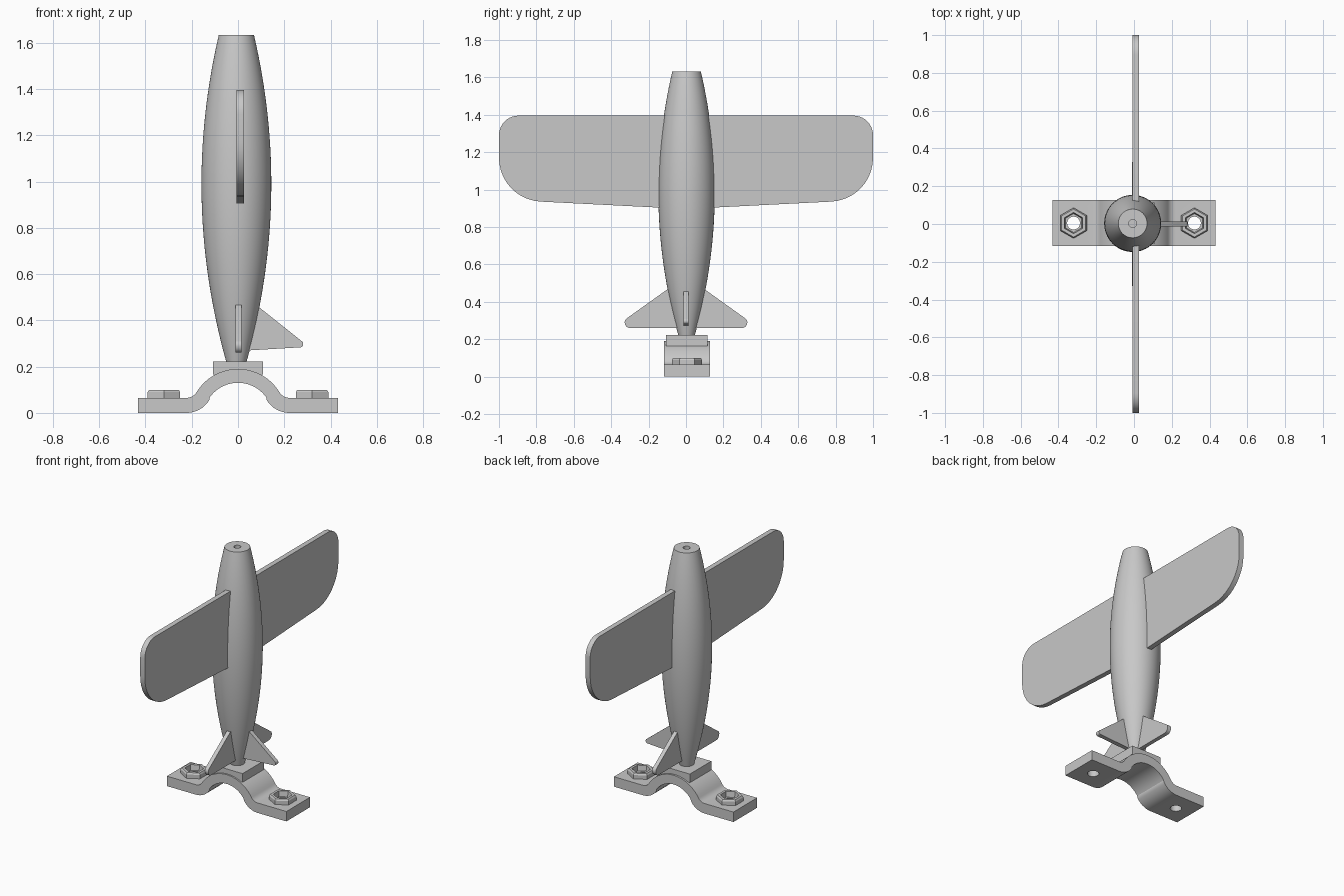
import bpy, bmesh
from math import pi, atan2, sin, cos, tan, radians
from mathutils import Vector

cube = bpy.data.objects.get("Cube")
if cube:
    bpy.data.objects.remove(cube, do_unlink=True)

grey = bpy.data.materials.new("plain grey")
grey.use_nodes = True
COLOUR = (0.58, 0.58, 0.58, 1)
grey.diffuse_color = COLOUR
grey.node_tree.nodes["Principled BSDF"].inputs["Base Color"].default_value = COLOUR


def smooth_by_angle(obj):
    bpy.ops.object.select_all(action='DESELECT')
    obj.select_set(True)
    bpy.context.view_layer.objects.active = obj
    bpy.ops.object.shade_smooth_by_angle(angle=radians(30))


def finish(name, bm, smooth=True):
    bmesh.ops.recalc_face_normals(bm, faces=bm.faces)
    mesh = bpy.data.meshes.new(name)
    bm.to_mesh(mesh)
    bm.free()
    mesh.materials.append(grey)
    obj = bpy.data.objects.new(name, mesh)
    bpy.context.collection.objects.link(obj)
    if smooth:
        smooth_by_angle(obj)
    return obj


def arc(cx, cz, r, start, end, steps):
    return [(cx + r * cos(start + (end - start) * i / steps),
             cz + r * sin(start + (end - start) * i / steps)) for i in range(steps + 1)]


def rounded(corners, steps=10):
    """Outline from (u, v, corner radius) with filleted corners."""
    out = []
    n = len(corners)
    for i, (u, v, r) in enumerate(corners):
        if r == 0:
            out.append((u, v))
            continue
        p = Vector((u, v))
        a = (Vector(corners[i - 1][:2]) - p).normalized()
        b = (Vector(corners[(i + 1) % n][:2]) - p).normalized()
        half = a.angle(b) / 2
        centre = p + (a + b).normalized() * r / sin(half)
        s = p + a * r / tan(half) - centre
        e = p + b * r / tan(half) - centre
        start = atan2(s.y, s.x)
        # take the short way round the corner
        sweep = (atan2(e.y, e.x) - start + pi) % (2 * pi) - pi
        out += arc(centre.x, centre.y, r, start, start + sweep, steps)
    return out


def plate(name, outline, axis, low, high, flip=1):
    """Extrude an upright outline along x or y between low and high."""
    bm = bmesh.new()
    place = (lambda u, v, t: (t, flip * u, v)) if axis == 'x' else (lambda u, v, t: (flip * u, t, v))
    face = bm.faces.new([bm.verts.new(place(u, v, low)) for u, v in outline])
    new = bmesh.ops.extrude_face_region(bm, geom=[face])["geom"]
    shift = Vector(place(0, 0, high)) - Vector(place(0, 0, low))
    bmesh.ops.translate(bm, vec=shift, verts=[g for g in new if isinstance(g, bmesh.types.BMVert)])
    return finish(name, bm)


def lathe(name, profile, x, y, steps, closed=False, smooth=True):
    """Spin an (r, z) profile around a vertical axis."""
    bm = bmesh.new()
    verts = [bm.verts.new((x, y + r, z)) for r, z in profile]
    edges = [bm.edges.new(pair) for pair in zip(verts, verts[1:])]
    if closed:
        edges.append(bm.edges.new((verts[-1], verts[0])))
    bmesh.ops.spin(bm, geom=verts + edges, cent=(x, y, 0), axis=(0, 0, 1),
                   angle=2 * pi, steps=steps)
    bmesh.ops.remove_doubles(bm, verts=bm.verts, dist=0.0001)
    return finish(name, bm, smooth)


MID_Y = 0.005

# Body: bulging spindle with a small shaft hole in the flat nose
BX, BY, LOW, TOP = -0.007, 0.003, 0.222, 1.633
hull = []
for i in range(33):
    z = LOW + (TOP - LOW) * i / 32
    hull.append((0.151 - 0.181 * (z - 0.99) ** 2, z))
lathe("body", [(0, LOW)] + hull + [(0.021, TOP), (0.021, TOP - 0.08), (0, TOP - 0.08)],
      BX, BY, 64)

# Wings and stabilizers, mirrored front to back
wing = rounded([(0.06, 1.396, 0), (1, 1.396, 0.105), (1, 0.9475, 0.235), (0.06, 0.9, 0)])
stabilizer = rounded([(0.02, 0.26, 0), (0.328, 0.26, 0.03), (0.328, 0.304, 0.025),
                      (0.1, 0.467, 0), (0.02, 0.467, 0)], 6)
for side, flip in (("front", -1), ("back", 1)):
    plate(side + "_wing", wing, 'x', -0.007, 0.026, flip)
    plate(side + "_stabilizer", stabilizer, 'x', -0.011, 0.015, flip)

# Single tail fin
fin = rounded([(0.01, 0.268, 0), (0.282, 0.284, 0.012), (0.282, 0.305, 0.015),
               (0.092, 0.456, 0), (0.01, 0.456, 0)], 6)
plate("tail_fin", fin, 'y', -0.014, 0.014)

# Pad between body and saddle
plate("mount_pad", [(-0.108, 0.165), (0.108, 0.165), (0.108, 0.222), (-0.108, 0.222)],
      'y', -0.107, 0.115)

# Saddle strap: flat feet blending into an arch
HALF, THICK, ARCH_Z, R_IN = 0.432, 0.065, -0.02, 0.15
R_OUT, FILLET = 0.21, 0.05
fz = THICK + FILLET
fx = ((R_OUT + FILLET) ** 2 - (fz - ARCH_Z) ** 2) ** 0.5
tilt = atan2(fz - ARCH_Z, fx)
upper = ([(HALF, THICK)] + arc(fx, fz, FILLET, -pi / 2, tilt - pi, 8)
         + arc(0, ARCH_Z, R_OUT, tilt, pi / 2, 16)[1:])
lower = ([(HALF, 0)] + arc(fx, fz, fz, -pi / 2, tilt - pi, 8)
         + arc(0, ARCH_Z, R_IN, tilt, pi / 2, 16)[1:])
mirror = lambda half: half + [(-u, v) for u, v in reversed(half[:-1])]
saddle = plate("saddle_strap", mirror(upper) + mirror(lower)[::-1], 'y',
               MID_Y - 0.122, MID_Y + 0.122)

# Bolt holes and hexagonal nuts
for side, x in (("left", 0.32), ("right", -0.32)):
    cutter = lathe("hole_cutter", [(0, -0.1), (0.034, -0.1), (0.034, 0.2), (0, 0.2)], x, MID_Y, 32)
    cutter.hide_render = True
    cut = saddle.modifiers.new("hole", 'BOOLEAN')
    cut.operation = 'DIFFERENCE'
    cut.solver = 'EXACT'
    cut.object = cutter
    bpy.context.view_layer.objects.active = saddle
    bpy.ops.object.modifier_apply(modifier=cut.name)
    bpy.data.objects.remove(cutter, do_unlink=True)
    lathe(side + "_nut", [(0.081, THICK), (0.081, 0.09), (0.074, 0.1), (0.056, 0.1), (0.05, THICK)],
          x, MID_Y, 6, closed=True, smooth=False)
smooth_by_angle(saddle)
